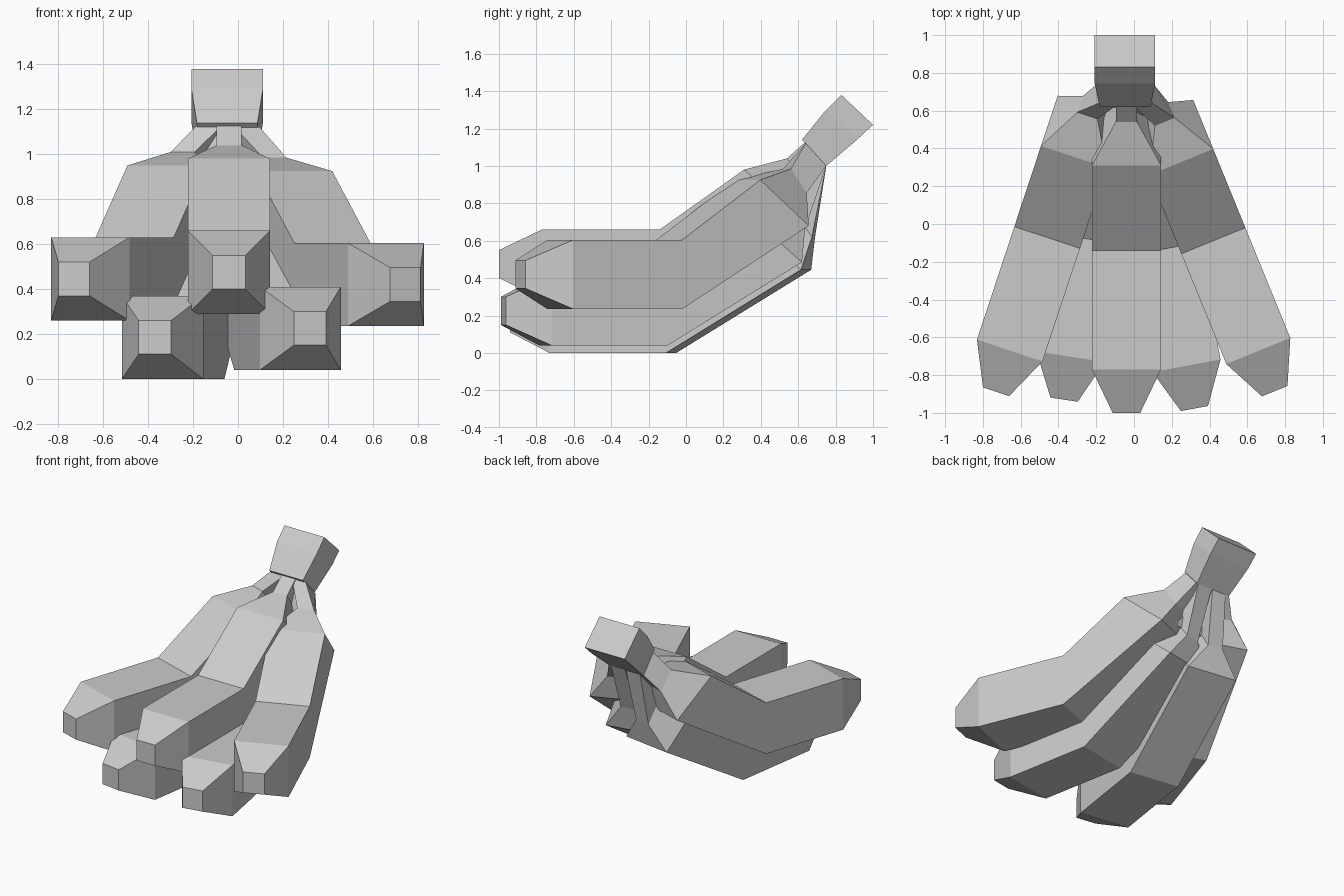
import bpy, bmesh, math
from mathutils import Vector, Matrix

cube = bpy.data.objects.get("Cube")
if cube:
    bpy.data.objects.remove(cube)

grey = bpy.data.materials.new("light_grey")
grey.use_nodes = True
colour = (0.6, 0.6, 0.6, 1)
grey.diffuse_color = colour
grey.node_tree.nodes["Principled BSDF"].inputs["Base Color"].default_value = colour


def ring(top, bottom, half):
    """Four corners of a cross-section from its (y, z) top and bottom."""
    return [Vector((s * half, y, z))
            for s, (y, z) in ((-1, top), (1, top), (1, bottom), (-1, bottom))]


def loft(name, rings):
    """Skin a list of four-cornered rings and cap both ends."""
    bm = bmesh.new()
    loops = [[bm.verts.new(p) for p in r] for r in rings]
    for a, b in zip(loops, loops[1:]):
        for i in range(4):
            j = (i + 1) % 4
            bm.faces.new((a[i], a[j], b[j], b[i]))
    bm.faces.new(loops[0])
    bm.faces.new(loops[-1])
    bmesh.ops.recalc_face_normals(bm, faces=bm.faces)
    mesh = bpy.data.meshes.new(name)
    bm.to_mesh(mesh)
    bm.free()
    mesh.materials.append(grey)
    obj = bpy.data.objects.new(name, mesh)
    bpy.context.collection.objects.link(obj)


# Shared fruit shape, measured back from the tip
FRUIT = [
    ring((0, 0.55), (0, 0.4), 0.073),
    ring((0.23, 0.66), (0.23, 0.29), 0.183),
    ring((0.86, 0.66), (0.86, 0.29), 0.183),
    ring((1.31, 0.98), (1.59, 0.735), 0.183),
    ring((1.54, 1.04), (1.63, 0.91), 0.056),
]


def fruit(name, tip, yaw, neck_x):
    """Place one fruit by tip and yaw, then run its neck into the stem."""
    place = Matrix.Translation(tip) @ Matrix.Rotation(math.radians(yaw), 4, "Z")
    rings = [[place @ p for p in r] for r in FRUIT]
    end = ring((0.64, 1.13 + tip[2] * 0.15), (0.75, 1.0), 0.056)
    rings.append([p + Vector((neck_x, 0, 0)) for p in end])
    loft(name, rings)


fruit("middle_fruit", (-0.04, -1, 0), 0, -0.04)
fruit("outer_left_fruit", (0.745, -0.885, -0.055), 22.2, 0.04)
fruit("outer_right_fruit", (-0.73, -0.888, -0.03), -18.3, -0.13)
fruit("lower_left_fruit", (0.32, -0.977, -0.25), 10.5, 0.02)
fruit("lower_right_fruit", (-0.37, -0.93, -0.29), -8.6, -0.1)

# Stem block, slightly narrower where the necks join
stem = [
    ring((0.62, 1.14), (0.75, 1.0), 0.135),
    ring((0.745, 1.295), (0.92, 1.145), 0.16),
    ring((0.83, 1.38), (1.0, 1.22), 0.16),
]
loft("stem", [[p + Vector((-0.048, 0, 0)) for p in r] for r in stem])
